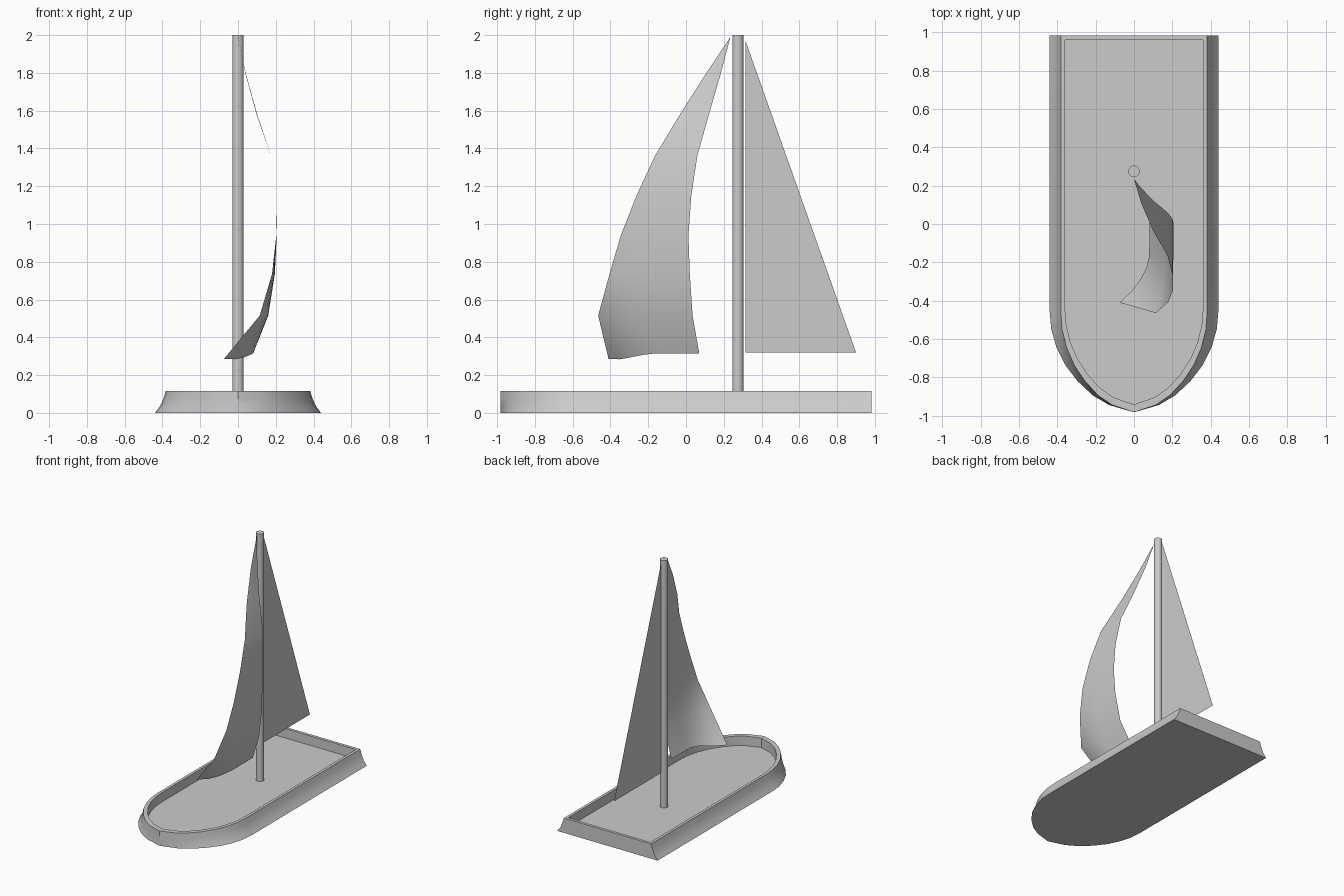
import bpy, math

if "Cube" in bpy.data.objects:
    bpy.data.objects.remove(bpy.data.objects["Cube"])

def make(name, verts, faces, smooth=None):
    me = bpy.data.meshes.new(name)
    me.from_pydata(verts, [], faces)
    me.update()
    ob = bpy.data.objects.new(name, me)
    bpy.context.collection.objects.link(ob)
    if smooth:
        bpy.ops.object.select_all(action='DESELECT')
        ob.select_set(True)
        bpy.context.view_layer.objects.active = ob
        bpy.ops.object.shade_smooth_by_angle(angle=math.radians(smooth))
    return ob

# Hull: half outline mirrored, stacked as loops from keel up over the rim to the deck
half = [(0.44, 0.983), (0.44, -0.46), (0.432, -0.55), (0.405, -0.645), (0.36, -0.735),
        (0.295, -0.82), (0.215, -0.895), (0.13, -0.945)]
outline = half + [(0, -0.983)] + [(-x, y) for x, y in reversed(half)]
# (half width, stern y, bow y, z)
levels = [(0.44, 0.983, 0.983, 0), (0.413, 0.983, 0.983, 0.035), (0.395, 0.983, 0.983, 0.075),
          (0.382, 0.983, 0.983, 0.117), (0.36, 0.96, 0.942, 0.117), (0.36, 0.96, 0.942, 0.042)]
n = len(outline)
verts, faces = [], []
for w, stern, bow, z in levels:
    verts += [(x * w / 0.44, y * (stern if y > 0 else bow) / 0.983, z) for x, y in outline]
for k in range(len(levels) - 1):
    for i in range(n):
        j = (i + 1) % n
        faces.append((k * n + j, k * n + i, (k + 1) * n + i, (k + 1) * n + j))
faces.append(tuple(range(n)))
faces.append(tuple(reversed(range((len(levels) - 1) * n, len(levels) * n))))
make("hull", verts, faces, 35)

# Mast
bpy.ops.mesh.primitive_cylinder_add(vertices=24, radius=0.03, depth=1.96, location=(0, 0.275, 1.02))
bpy.context.object.name = "mast"
bpy.ops.object.shade_smooth_by_angle(angle=math.radians(35))

# Flat rear sail
make("rear_sail", [(0, 0.315, 0.32), (0, 0.9, 0.32), (0, 0.315, 1.97)], [(0, 1, 2)])

# Billowing front sail: rows of (z, inner x, inner y, outer x, outer y)
rows = [(0.315, 0.08, 0.07, -0.075, -0.41), (0.515, 0.16, 0.035, 0.115, -0.465),
        (0.735, 0.195, 0.02, 0.18, -0.405), (0.94, 0.205, 0.013, 0.203, -0.345),
        (1.15, 0.2, 0.028, 0.2, -0.262), (1.36, 0.175, 0.06, 0.175, -0.165),
        (1.575, 0.103, 0.12, 0.1, -0.035), (1.8, 0.04, 0.185, 0.038, 0.108)]
cols = 8
verts, faces = [], []
for r, (z, x0, y0, x1, y1) in enumerate(rows):
    for c in range(cols + 1):
        w = c / cols
        e = max(0, (w - 0.45) / 0.55) ** 2
        dip = (-0.085 * e + 0.055 * e * e) if r == 0 else 0
        verts.append((x0 + (x1 - x0) * e, y0 + (y1 - y0) * w, z + dip))
verts.append((0, 0.235, 1.99))
m = cols + 1
for r in range(len(rows) - 1):
    for c in range(cols):
        a = r * m + c
        faces.append((a, a + m, a + m + 1, a + 1))
top = (len(rows) - 1) * m
faces += [(top + c, len(verts) - 1, top + c + 1) for c in range(cols)]
make("front_sail", verts, faces, 60)
